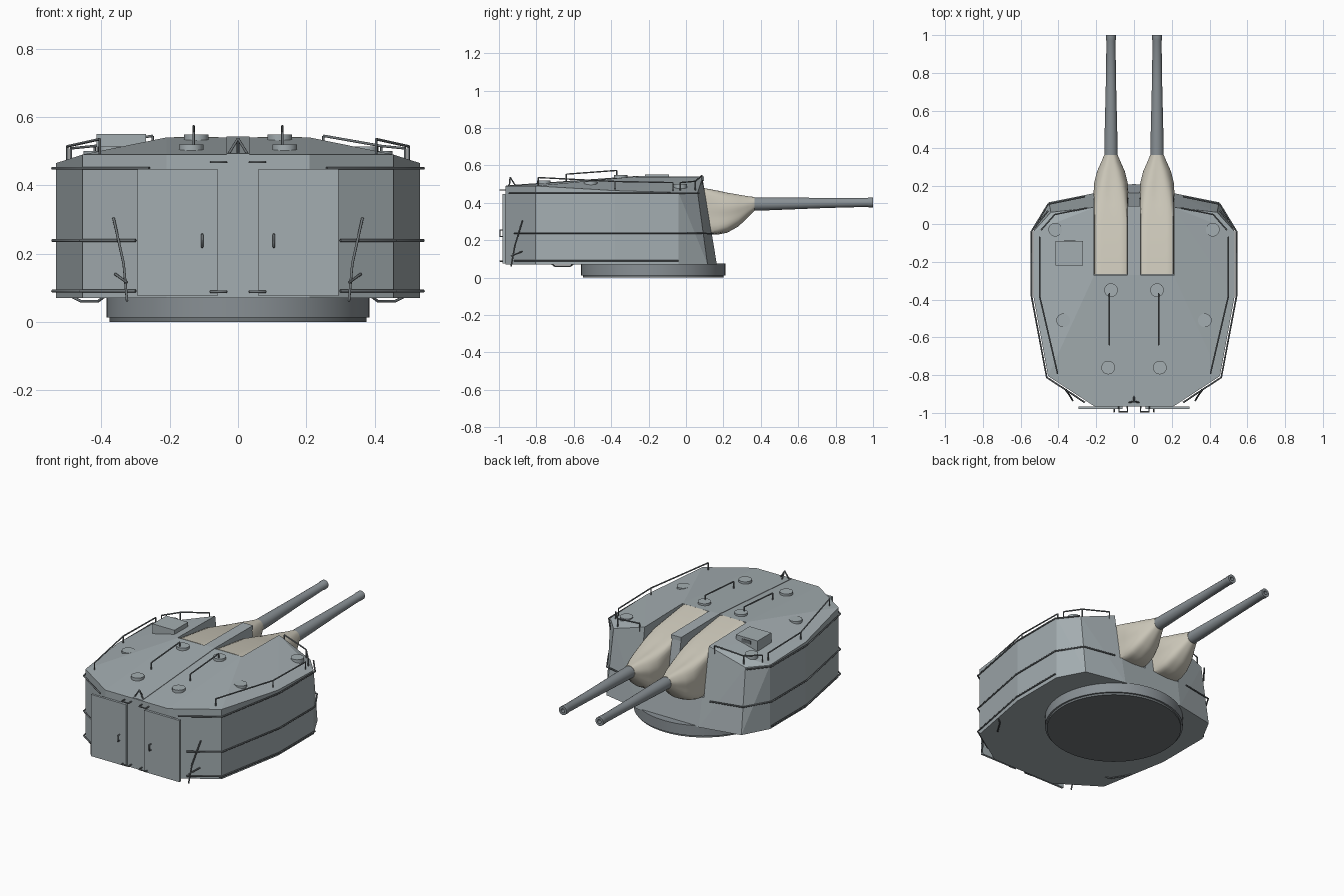
import bpy, bmesh
from math import cos, sin, pi, radians

if "Cube" in bpy.data.objects:
    bpy.data.objects.remove(bpy.data.objects["Cube"])


def material(name, r, g, b):
    m = bpy.data.materials.new(name)
    m.diffuse_color = (r, g, b, 1)
    m.use_nodes = True
    m.node_tree.nodes["Principled BSDF"].inputs["Base Color"].default_value = m.diffuse_color
    return m


PLATE = material("plate_grey", 0.37, 0.42, 0.44)
DARK = material("dark_steel", 0.16, 0.18, 0.19)
STEEL = material("barrel_steel", 0.25, 0.28, 0.30)
CANVAS = material("canvas", 0.62, 0.59, 0.50)


def from_bmesh(name, bm, mat, smooth=None):
    bmesh.ops.recalc_face_normals(bm, faces=bm.faces[:])
    mesh = bpy.data.meshes.new(name)
    bm.to_mesh(mesh)
    bm.free()
    ob = bpy.data.objects.new(name, mesh)
    bpy.context.collection.objects.link(ob)
    mesh.materials.append(mat)
    if smooth:
        bpy.ops.object.select_all(action='DESELECT')
        bpy.context.view_layer.objects.active = ob
        ob.select_set(True)
        bpy.ops.object.shade_smooth_by_angle(angle=radians(smooth))
    return ob


def hull(name, half, mat):
    """Convex solid from points mirrored across x."""
    bm = bmesh.new()
    for x, y, z in half:
        for s in (1, -1):
            bm.verts.new((s * x, y, z))
    res = bmesh.ops.convex_hull(bm, input=bm.verts[:])
    junk = [v for v in res["geom_interior"] if isinstance(v, bmesh.types.BMVert)]
    bmesh.ops.delete(bm, geom=junk, context='VERTS')
    bmesh.ops.dissolve_limit(bm, angle_limit=radians(1), verts=bm.verts[:], edges=bm.edges[:])
    return from_bmesh(name, bm, mat)


def box(name, lo, hi, mat):
    bm = bmesh.new()
    bmesh.ops.create_cube(bm, size=1)
    for v in bm.verts:
        v.co = [(a + b) / 2 + c * (b - a) for a, b, c in zip(lo, hi, v.co)]
    return from_bmesh(name, bm, mat)


def disc(name, x, y, z0, z1, r, n, mat):
    bm = bmesh.new()
    bmesh.ops.create_cone(bm, cap_ends=True, segments=n, radius1=r, radius2=r, depth=z1 - z0)
    bmesh.ops.translate(bm, verts=bm.verts[:], vec=(x, y, (z0 + z1) / 2))
    return from_bmesh(name, bm, mat, 30)


def loft(name, xc, stations, mat, n=32, ripple=0.0):
    """Superellipse sections along y: (y, half width, top, bottom, exponent)."""
    bm = bmesh.new()
    rings = []
    for y, hw, top, bot, e in stations:
        ring = []
        for i in range(n):
            t = 2 * pi * i / n
            c, s = cos(t), sin(t)
            k = (abs(c) ** e + abs(s) ** e) ** (-1 / e)
            if 0.15 < y < 0.34:
                k *= 1 + ripple * sin(7 * t)
            ring.append(bm.verts.new((xc + hw * c * k, y, (top + bot) / 2 + (top - bot) / 2 * s * k)))
        rings.append(ring)
    for a, b in zip(rings, rings[1:]):
        for i in range(n):
            j = (i + 1) % n
            bm.faces.new((a[i], a[j], b[j], b[i]))
    bm.faces.new(rings[0])
    bm.faces.new(rings[-1])
    return from_bmesh(name, bm, mat, 40)


def rods(name, paths, r=0.004, side=1):
    cu = bpy.data.curves.new(name, 'CURVE')
    cu.dimensions = '3D'
    cu.bevel_depth = r
    cu.bevel_resolution = 1
    cu.use_fill_caps = True
    for path in paths:
        sp = cu.splines.new('POLY')
        sp.points.add(len(path) - 1)
        for p, (x, y, z) in zip(sp.points, path):
            p.co = (side * x, y, z, 1)
    cu.materials.append(DARK)
    bpy.context.collection.objects.link(bpy.data.objects.new(name, cu))


def railing(points, h):
    """Top rail plus a post at every point."""
    return [points] + [[(x, y, z - h), (x, y, z)] for x, y, z in points]


# Armoured gunhouse and roof ridge
house = hull("gunhouse", [
    (0.21, -0.965, 0.07), (0.455, -0.805, 0.07), (0.533, -0.38, 0.07),
    (0.533, -0.04, 0.07), (0.45, 0.115, 0.07), (0.20, 0.165, 0.07),
    (0.21, -0.965, 0.49), (0.455, -0.805, 0.49), (0.533, -0.38, 0.465),
    (0.533, -0.04, 0.455), (0.44, 0.062, 0.455),
    (0.21, -0.27, 0.54), (0.21, 0.088, 0.535)], PLATE)

# Gun slots cut through the roof and front plate
for s in (1, -1):
    xs = sorted((s * 0.03, s * 0.214))
    cutter = box("slot_cutter", (xs[0], -0.27, 0.24), (xs[1], 0.3, 0.7), DARK)
    cutter.hide_render = True
    mod = house.modifiers.new("slot", 'BOOLEAN')
    mod.operation = 'DIFFERENCE'
    mod.solver = 'EXACT'
    mod.object = cutter
    bpy.context.view_layer.objects.active = house
    bpy.ops.object.modifier_apply(modifier=mod.name)
    bpy.data.objects.remove(cutter)

hull("roof_spine", [(0.034, y, z + d) for y, z in ((-0.962, 0.49), (-0.27, 0.54), (0.095, 0.537))
                    for d in (-0.02, 0.003)], PLATE)

# Turning ring below the house
disc("base_ring", 0, -0.175, 0.012, 0.075, 0.386, 64, STEEL)
disc("base_foot", 0, -0.175, 0.0, 0.02, 0.376, 64, DARK)

# Roof hatch box
box("sight_hood", (-0.415, -0.22, 0.47), (-0.27, -0.09, 0.55), PLATE)
box("sight_window", (-0.37, -0.1, 0.518), (-0.31, -0.087, 0.538), DARK)

for s in (1, -1):
    side = "right" if s > 0 else "left"

    # Canvas gun covers
    loft(side + "_gun_cover", s * 0.122, [
        (-0.268, 0.09, 0.541, 0.30, 12), (0.0, 0.09, 0.505, 0.26, 12),
        (0.10, 0.09, 0.478, 0.235, 9), (0.17, 0.09, 0.463, 0.232, 5),
        (0.22, 0.087, 0.453, 0.242, 3.6), (0.28, 0.072, 0.444, 0.275, 2.8),
        (0.33, 0.05, 0.436, 0.322, 2.2), (0.365, 0.036, 0.431, 0.357, 2)], CANVAS, 48, 0.02)

    # Barrels with bored muzzles
    loft(side + "_barrel", s * 0.122, [
        (y, r, z + r, z - r, 2) for y, r, z in (
            (0.25, 0.036, 0.392), (0.42, 0.035, 0.394), (0.75, 0.027, 0.399),
            (0.97, 0.024, 0.402), (0.975, 0.026, 0.402), (1.0, 0.026, 0.402),
            (1.0, 0.012, 0.402), (0.9, 0.012, 0.401))], STEEL, 24)

    # Round roof vents
    for i, (x, y, z) in enumerate(((0.417, -0.03, 0.50), (0.375, -0.51, 0.513),
                                   (0.122, -0.35, 0.548), (0.137, -0.76, 0.52))):
        disc(f"{side}_roof_vent_{i}", s * x, y, z - 0.04, z, 0.036, 24, PLATE)

    # Rear doors, handles and hinges
    xs = sorted((s * 0.06, s * 0.295))
    box(side + "_rear_door", (xs[0], -0.98, 0.075), (xs[1], -0.966, 0.447), PLATE)
    rods(side + "_door_handle", [[(0.105, -0.975, 0.22), (0.105, -0.995, 0.22),
                                  (0.105, -0.995, 0.255), (0.105, -0.975, 0.255)]], 0.004, s)
    rods(side + "_door_hinges", [[(0.035, -0.96, z), (0.035, -0.994, z), (0.08, -0.994, z),
                                  (0.08, -0.96, z)] for z in (0.468, 0.088)], 0.004, s)

    # Wrap-round side rails
    wrap = [(0.26, -0.945), (0.462, -0.812), (0.543, -0.38), (0.543, -0.04)]
    rods(side + "_side_rails", [
        [(x, y, 0.45) for x, y in wrap] + [(0.455, 0.07, 0.45)],
        [(x, y, 0.238) for x, y in [(0.30, -0.918)] + wrap[1:]] + [(0.455, 0.105, 0.236), (0.26, 0.145, 0.234)],
        [(x, y, 0.09) for x, y in [(0.30, -0.918)] + wrap[1:]]], 0.0045, s)

    # Roof handrails: edge, front corner, and central grab bar
    rods(side + "_roof_rail", railing([(0.405, -0.79, 0.535), (0.5, -0.38, 0.514), (0.5, -0.07, 0.508)], 0.05)
         + railing([(0.49, -0.03, 0.508), (0.42, 0.05, 0.515), (0.25, 0.085, 0.545)], 0.05), 0.004, s)
    rods(side + "_grab_bar", railing([(0.13, -0.64, 0.553), (0.13, -0.37, 0.573)], 0.045), 0.004, s)

    # Rear corner struts and low steps
    rods(side + "_rear_strut", [
        [(0.365, -0.875, 0.305), (0.335, -0.915, 0.17), (0.325, -0.935, 0.06)],
        [(0.325, -0.935, 0.115), (0.36, -0.875, 0.14)]], 0.004, s)
    rods(side + "_step", [[(0.49, -0.6, 0.075), (0.46, -0.62, 0.06), (0.41, -0.7, 0.06), (0.39, -0.72, 0.075)]], 0.004, s)

# Small tripod at the rear edge of the roof
rods("roof_tripod", [[(x, y, 0.488), (0, -0.94, 0.537)] for x, y in
                     ((-0.03, -0.945), (0.03, -0.945), (0, -0.91))])
